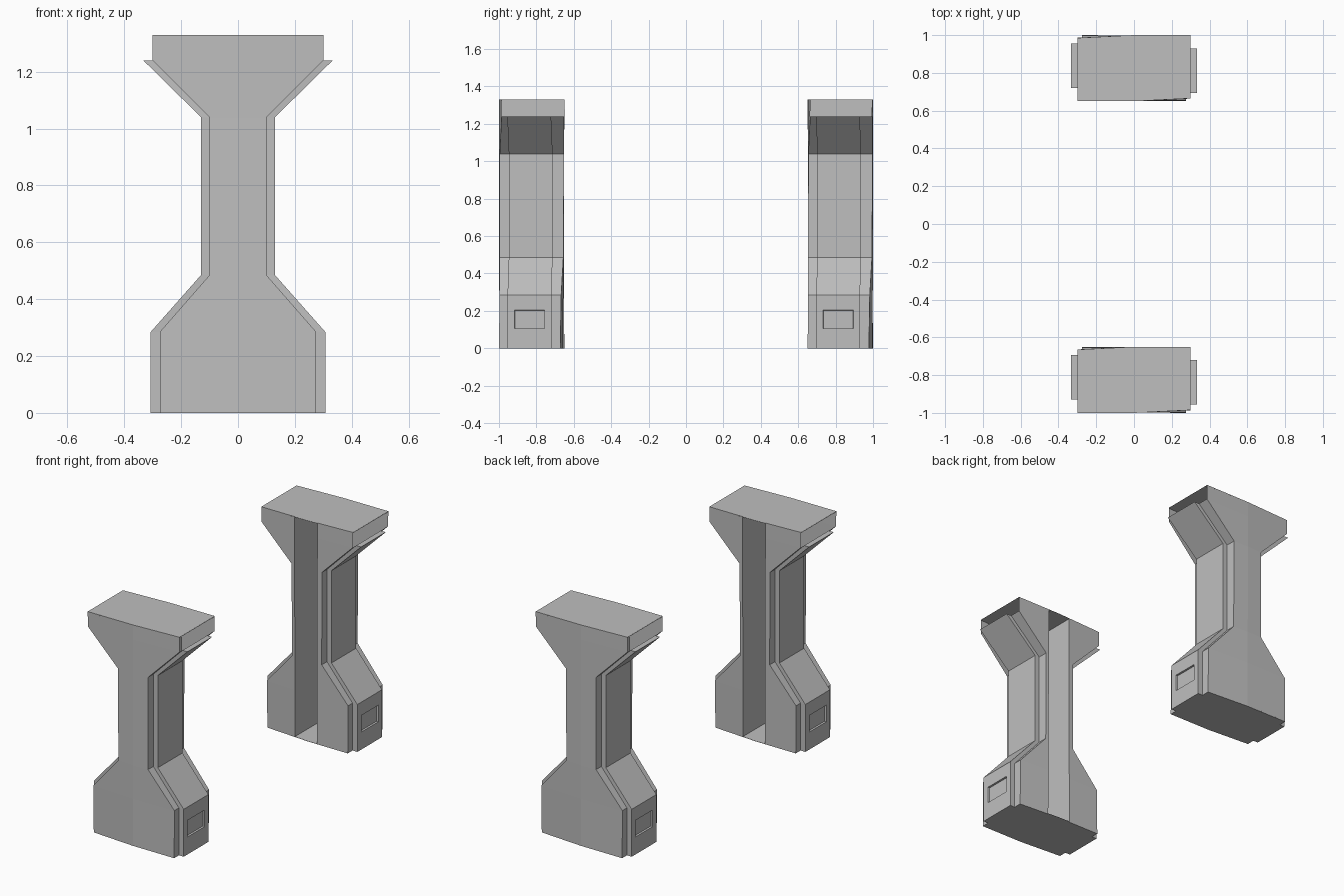
import bpy, bmesh, math

cube = bpy.data.objects.get("Cube")
if cube:
    bpy.data.objects.remove(cube, do_unlink=True)

concrete = bpy.data.materials.new("concrete_grey")
concrete.use_nodes = True
grey = (0.52, 0.52, 0.52, 1)
concrete.diffuse_color = grey
concrete.node_tree.nodes["Principled BSDF"].inputs["Base Color"].default_value = grey

CENTRE, HEIGHT, SLAB = -0.825, 1.33, 0.004
SLOT_L, SLOT_R = -0.07, 0.08
# Height, half width of the face plates, half width of the core
ROWS = [(0, .275, .307), (.285, .275, .307), (.485, .10, .13),
        (1.04, .10, .13), (1.24, .30, .333), (HEIGHT, .30, .333)]


def y_out(x, z):
    """Slightly twisted outer face."""
    t, u = z / HEIGHT, x / 0.3
    low = 0.173 + (0.002 * u if u > 0 else 0.022 * u)
    high = 0.175 - (0.015 * u if u > 0 else 0)
    return CENTRE - low * (1 - t) - high * t


def y_in(x, z):
    return 2 * CENTRE - y_out(-x, z)


def y_core(x, side):
    return CENTRE - 0.04 * x + side * 0.117


def loft(bm, paths):
    """Skin a stack of equal paths with quads."""
    rows = [[bm.verts.new(p) for p in path] for path in paths]
    for lo, hi in zip(rows, rows[1:]):
        for i in range(len(lo) - 1):
            bm.faces.new((lo[i], lo[i + 1], hi[i + 1], hi[i]))


def finish(name, bm):
    """Make the part, and its twin turned half way round."""
    bmesh.ops.remove_doubles(bm, verts=bm.verts, dist=0.0001)
    mesh = bpy.data.meshes.new(name)
    bm.to_mesh(mesh)
    bm.free()
    mesh.materials.append(concrete)
    for place, turn in (("front", 0), ("back", math.pi)):
        ob = bpy.data.objects.new(f"{place}_{name}", mesh)
        ob.rotation_euler.z = turn
        bpy.context.collection.objects.link(ob)


# Outer face plate
bm = bmesh.new()
loft(bm, [[(x, y_out(x, z), z) for x in (-w, 0, w)] for z, w, c in ROWS])
finish("pier_outer_face", bm)

# Inner face plates on both sides of the slot
bm = bmesh.new()
for edges in (lambda w: (w, SLOT_R), lambda w: (SLOT_L, -w)):
    loft(bm, [[(x, y_in(x, z), z) for x in edges(w)] for z, w, c in ROWS])
finish("pier_inner_faces", bm)

# Slot channel running the full height
bm = bmesh.new()
loft(bm, [[(SLOT_R, y_in(SLOT_R, z), z)]
          + [(x, y_out(x, z) + SLAB, z) for x in (SLOT_R, 0, SLOT_L)]
          + [(SLOT_L, y_in(SLOT_L, z), z)] for z, w, c in ROWS])
finish("pier_slot", bm)


def side_path(s, z, w, c):
    """Plate edge and step on the outer and inner half of one side."""
    outer = [(s * w, y_out(s * w, z), z), (s * w, y_core(s * c, -1), z),
             (s * c, y_core(s * c, -1), z)]
    inner = [(s * c, y_core(s * c, 1), z), (s * w, y_core(s * c, 1), z),
             (s * w, y_in(s * w, z), z)]
    return (outer, inner) if s > 0 else (inner[::-1], outer[::-1])


# Stepped edges beside the core
bm = bmesh.new()
for s in (1, -1):
    for half in (0, 1):
        loft(bm, [side_path(s, *row)[half] for row in ROWS[:-1]])
finish("pier_stepped_edges", bm)

# Core sides with a recessed panel in the base and a ledge at the top
bm = bmesh.new()
for s in (1, -1):
    base_w = ROWS[0][2]
    levels = [(0, base_w), (.105, base_w), (.205, base_w)]
    levels += [(z, c) for z, w, c in ROWS[1:-1]]
    paths = []
    for z, c in levels:
        ends = y_core(s * c, -s), y_core(s * c, s)
        paths.append([(s * c, ends[0] + f * (ends[1] - ends[0]), z)
                      for f in (0, .16, .85, 1)])
    loft(bm, paths)
    z, w, c = ROWS[-2]
    a, b = y_core(s * c, -s), y_core(s * c, s)
    bm.faces.new([bm.verts.new(p) for p in
                  ((s * w, a, z), (s * c, a, z), (s * c, b, z), (s * w, b, z))])
bm.normal_update()
panels = [f for f in bm.faces if .11 < f.calc_center_median().z < .2
          and abs(f.calc_center_median().y - CENTRE) < 0.05]
bmesh.ops.inset_individual(bm, faces=panels, thickness=0.003, depth=-0.01)
finish("pier_core_sides", bm)


def cap(name, outline, low, high):
    """Thin slab seen from both sides."""
    bm = bmesh.new()
    bm.faces.new([bm.verts.new((x, y, high)) for x, y in outline])
    bm.faces.new([bm.verts.new((x, y, low)) for x, y in reversed(outline)])
    finish(name, bm)


# Top slab
w = ROWS[-1][1]
top = [(x, y_out(x, HEIGHT)) for x in (-w, 0, w)]
top += [(x, y_in(x, HEIGHT)) for x in (w, 0, -w)]
cap("pier_top", top, HEIGHT - SLAB, HEIGHT)

# Bottom slab with notched corners
right = sum(side_path(1, *ROWS[0]), [])
left = sum(side_path(-1, *ROWS[0]), [])
ring = [(0, y_out(0, 0))] + [p[:2] for p in right]
ring += [(0, y_in(0, 0))] + [p[:2] for p in left]
cap("pier_bottom", ring, 0, SLAB)
